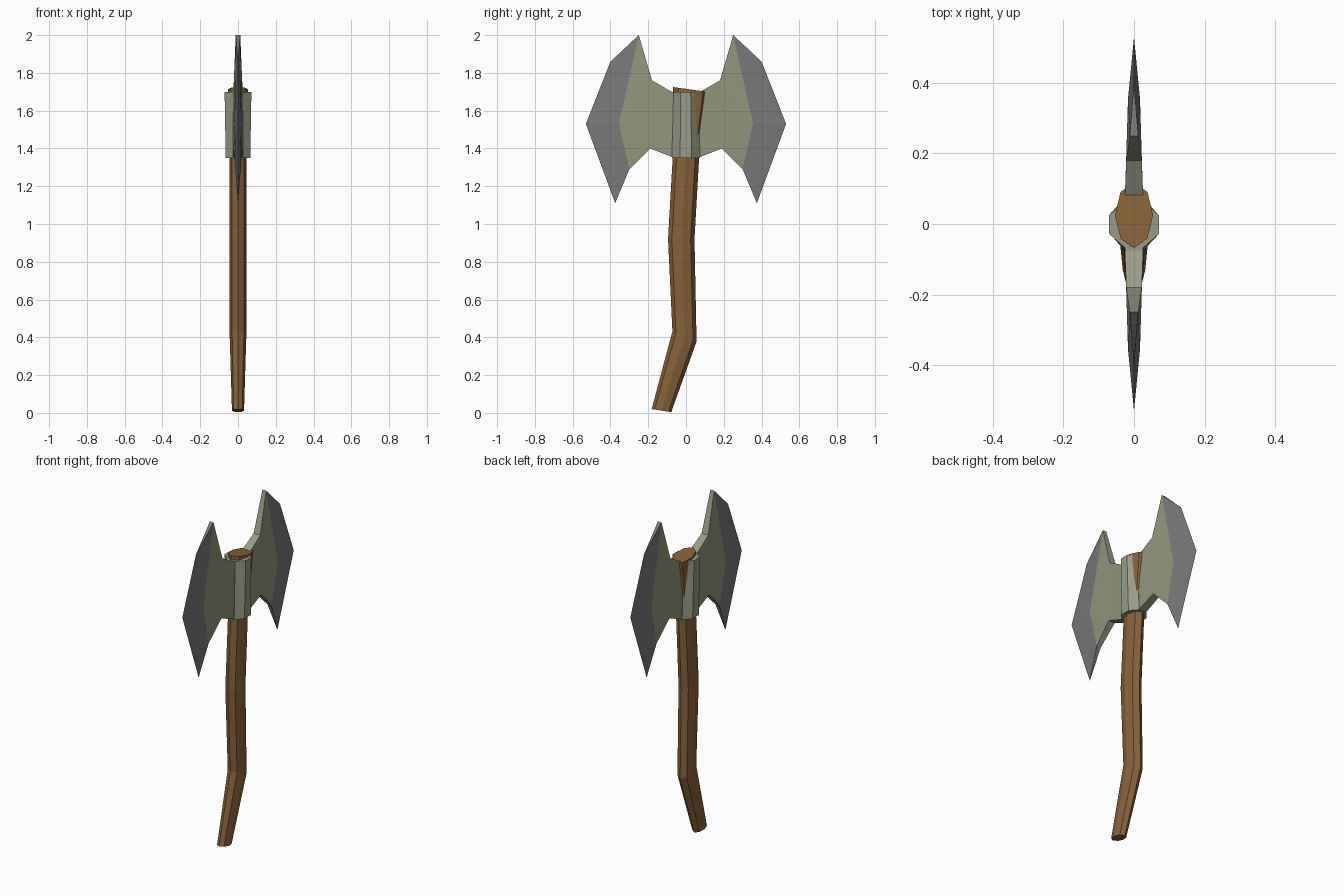
import bpy, bmesh, math

cube = bpy.data.objects.get("Cube")
if cube:
    bpy.data.objects.remove(cube, do_unlink=True)


def material(name, rgb):
    m = bpy.data.materials.new(name)
    m.use_nodes = True
    m.diffuse_color = (*rgb, 1)
    m.node_tree.nodes["Principled BSDF"].inputs["Base Color"].default_value = (*rgb, 1)
    return m


wood = material("brown wood", (0.25, 0.122, 0.041))
steel = material("olive steel", (0.295, 0.305, 0.20))
rim_steel = material("pale rim steel", (0.315, 0.335, 0.245))
edge_steel = material("grey sharpened edge", (0.19, 0.19, 0.193))


def finish(name, bm, mats):
    bmesh.ops.recalc_face_normals(bm, faces=bm.faces[:])
    mesh = bpy.data.meshes.new(name)
    bm.to_mesh(mesh)
    bm.free()
    for m in mats:
        mesh.materials.append(m)
    obj = bpy.data.objects.new(name, mesh)
    bpy.context.collection.objects.link(obj)
    return obj


def loft(name, rings, mat):
    """Skin a stack of closed rings and cap both ends."""
    bm = bmesh.new()
    loops = [[bm.verts.new(p) for p in ring] for ring in rings]
    n = len(loops[0])
    for a, b in zip(loops, loops[1:]):
        for i in range(n):
            j = (i + 1) % n
            bm.faces.new((a[i], a[j], b[j], b[i]))
    bm.faces.new(loops[0])
    bm.faces.new(loops[-1])
    return finish(name, bm, [mat])


def handle_ring(y, z, rx, ry, tilt):
    """Eight-sided oval, tilted from front to back."""
    ring = []
    for k in range(8):
        a = k * math.pi / 4
        c = math.cos(a)
        ring.append((rx * math.sin(a), y - ry * c, z + tilt * c))
    return ring


# Bent handle, flaring to the back at the top
loft("handle", [
    handle_ring(-0.13, 0.012, 0.032, 0.052, 0.008),
    handle_ring(-0.008, 0.405, 0.044, 0.064, 0.027),
    handle_ring(-0.025, 0.92, 0.046, 0.07, 0.0),
    handle_ring(0.0, 1.36, 0.045, 0.07, 0.0),
    handle_ring(0.025, 1.712, 0.054, 0.093, 0.013),
], wood)


# Faceted collar around the handle
def collar_ring(z, x, front, back):
    half = [(0.027, front), (x, front * 0.42), (x, back * 0.4), (0.027, back)]
    full = half + [(-px, py) for px, py in reversed(half)]
    return [(px, py, z) for px, py in full]


loft("collar", [
    collar_ring(1.35, 0.065, -0.075, 0.075),
    collar_ring(1.70, 0.071, -0.066, 0.062),
], rim_steel)

# Blade outline: distance from centre, height, half thickness
OUTLINE = [
    (0.03, 1.70, 0.027), (0.075, 1.70, 0.026), (0.18, 1.76, 0.022), (0.25, 2.0, 0.012),
    (0.40, 1.86, 0), (0.53, 1.53, 0), (0.375, 1.11, 0),
    (0.30, 1.29, 0.014), (0.19, 1.40, 0.022), (0.075, 1.355, 0.026), (0.03, 1.355, 0.027),
]
RIDGE = (0.355, 1.53, 0.017)


def blade(name, side):
    bm = bmesh.new()
    skins = []
    edge_verts = {}
    for s in (1, -1):
        skin = []
        for i, (y, z, t) in enumerate(OUTLINE):
            if t == 0 and i in edge_verts:
                v = edge_verts[i]
            else:
                v = bm.verts.new((s * t, side * y, z))
                if t == 0:
                    edge_verts[i] = v
            skin.append(v)
        ridge = bm.verts.new((s * RIDGE[2], side * RIDGE[0], RIDGE[1]))
        # Flat cheek and neck
        bm.faces.new((skin[0], skin[1], skin[9], skin[10]))
        bm.faces.new((skin[1], skin[2], skin[8], skin[9]))
        bm.faces.new((skin[2], skin[3], ridge))
        bm.faces.new((skin[2], ridge, skin[8]))
        bm.faces.new((skin[8], ridge, skin[7]))
        # Sharpened bevel
        for i in range(3, 7):
            bm.faces.new((skin[i], skin[i + 1], ridge)).material_index = 1
        skins.append(skin)
    # Rim joining the two sides
    for i in range(len(OUTLINE)):
        j = (i + 1) % len(OUTLINE)
        verts = []
        for v in (skins[0][i], skins[0][j], skins[1][j], skins[1][i]):
            if v not in verts:
                verts.append(v)
        if len(verts) > 2:
            sharp = len(verts) == 3
            bm.faces.new(verts).material_index = 1 if sharp else 2
    return finish(name, bm, [steel, edge_steel, rim_steel])


blade("front_blade", -1)
blade("back_blade", 1)
